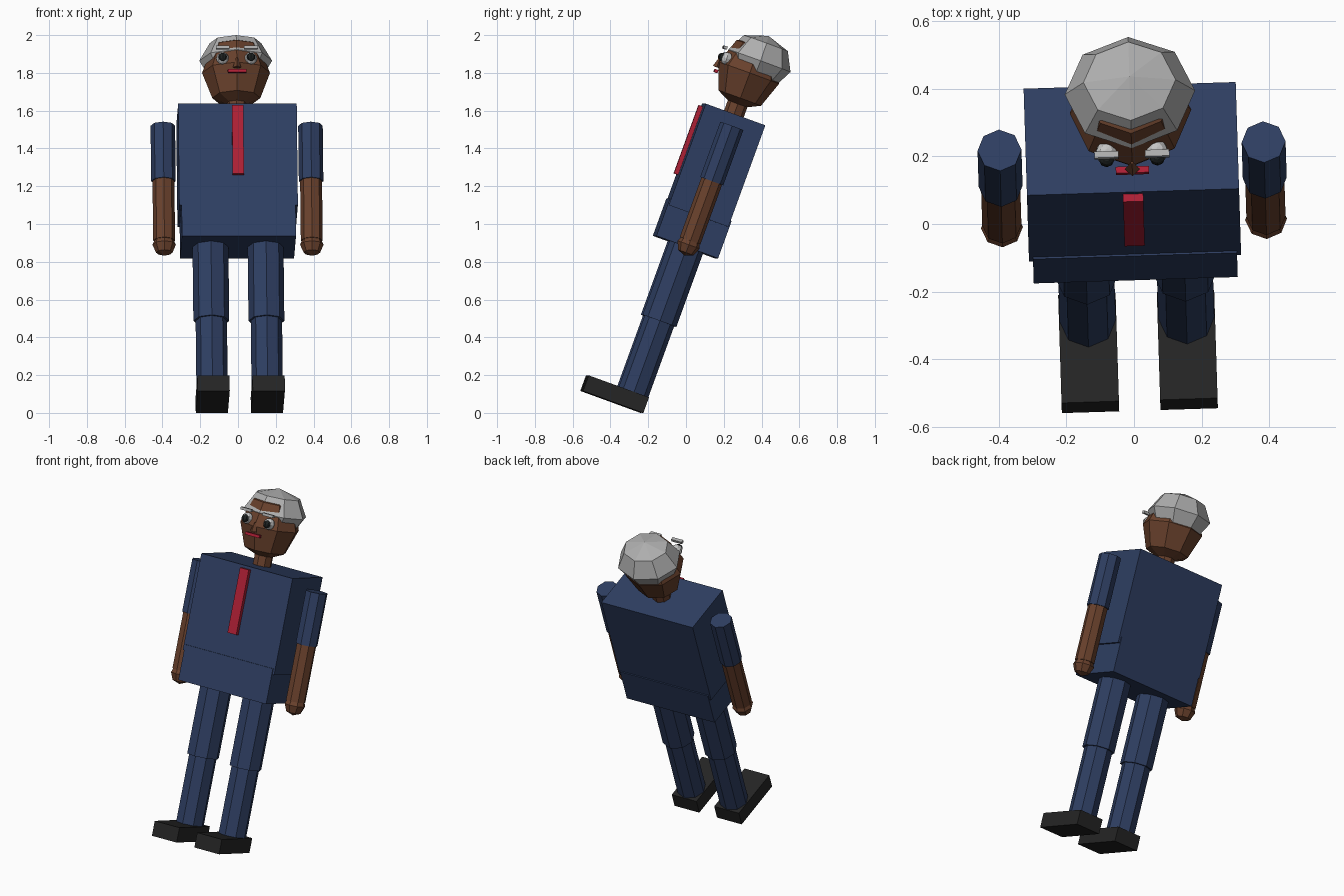
import bpy, bmesh, math
from mathutils import Matrix, Vector

cube = bpy.data.objects.get("Cube")
if cube:
    bpy.data.objects.remove(cube, do_unlink=True)

# The whole figure leans back and is turned slightly
POSE = Matrix.Rotation(math.radians(1.8), 4, "Z") @ Matrix.Rotation(math.radians(-20), 4, "X")
AXIS = -0.303  # depth of the body's centre line


def material(name, color):
    m = bpy.data.materials.new(name)
    m.use_nodes = True
    m.diffuse_color = (*color, 1)
    m.node_tree.nodes["Principled BSDF"].inputs["Base Color"].default_value = (*color, 1)
    return m


NAVY = material("navy_cloth", (0.027, 0.048, 0.12))
SKIN = material("brown_skin", (0.14, 0.052, 0.025))
GREY = material("grey_hair", (0.42, 0.42, 0.42))
WHITE = material("eye_white", (0.55, 0.55, 0.55))
RED = material("red", (0.42, 0.014, 0.035))
BLACK = material("black_leather", (0.018, 0.018, 0.018))
PUPIL = material("dark_pupil", (0.012, 0.015, 0.015))


def finish(bm, name, mat, loc, scale=(1, 1, 1)):
    mesh = bpy.data.meshes.new(name)
    bm.to_mesh(mesh)
    bm.free()
    mesh.materials.append(mat)
    ob = bpy.data.objects.new(name, mesh)
    bpy.context.collection.objects.link(ob)
    ob.matrix_world = POSE @ Matrix.Translation(Vector(loc)) @ Matrix.Diagonal((*scale, 1))
    return ob


def box(name, mat, loc, size):
    bm = bmesh.new()
    bmesh.ops.create_cube(bm, size=1)
    return finish(bm, name, mat, loc, size)


def tube(name, mat, x, low, high, radius, y=AXIS, top=None, sides=8):
    bm = bmesh.new()
    bmesh.ops.create_cone(bm, cap_ends=True, segments=sides, radius1=radius,
                          radius2=radius if top is None else top, depth=high - low,
                          matrix=Matrix.Rotation(math.pi / 2, 4, "Z"))
    return finish(bm, name, mat, (x, y, (low + high) / 2))


def ball(name, mat, loc, radii, rings=4):
    bm = bmesh.new()
    bmesh.ops.create_uvsphere(bm, u_segments=8, v_segments=rings, radius=1)
    return finish(bm, name, mat, loc, radii)


# Torso, hips and tie
box("torso", NAVY, (0, AXIS, 1.285), (0.628, 0.336, 0.572))
box("hips", NAVY, (0, AXIS, 0.929), (0.604, 0.348, 0.21))
box("tie", RED, (0, -0.48, 1.362), (0.06, 0.03, 0.385))

# Head, neck and hair cap
tube("neck", SKIN, 0, 1.55, 1.7, 0.055)
ball("head", SKIN, (0, AXIS, 1.805), (0.18, 0.17, 0.2))
ball("hair", GREY, (0, -0.272, 1.885), (0.193, 0.175, 0.14))

# Nose and mouth
tube("nose", SKIN, 0, 1.775, 1.83, 0.022, y=-0.473, top=0.005, sides=4)
box("mouth", RED, (0, -0.47, 1.755), (0.098, 0.02, 0.017))

# Paired parts
for side, s in (("left", 1), ("right", -1)):
    ball(side + "_eye", WHITE, (s * 0.075, -0.442, 1.836), (0.034, 0.034, 0.034), 6)
    ball(side + "_pupil", PUPIL, (s * 0.075, -0.465, 1.836), (0.023, 0.02, 0.023), 6)
    box(side + "_eyebrow", GREY, (s * 0.075, -0.468, 1.888), (0.072, 0.02, 0.016))

    tube(side + "_upper_arm", NAVY, s * 0.391, 1.195, 1.507, 0.065)
    tube(side + "_forearm", SKIN, s * 0.391, 0.86, 1.2, 0.058)
    ball(side + "_hand", SKIN, (s * 0.391, AXIS, 0.837), (0.062, 0.062, 0.062))

    tube(side + "_thigh", NAVY, s * 0.146, 0.408, 0.85, 0.095)
    tube(side + "_shin", NAVY, s * 0.146, 0, 0.42, 0.083)
    box(side + "_shoe", BLACK, (s * 0.146, -0.389, -0.036), (0.17, 0.34, 0.088))
